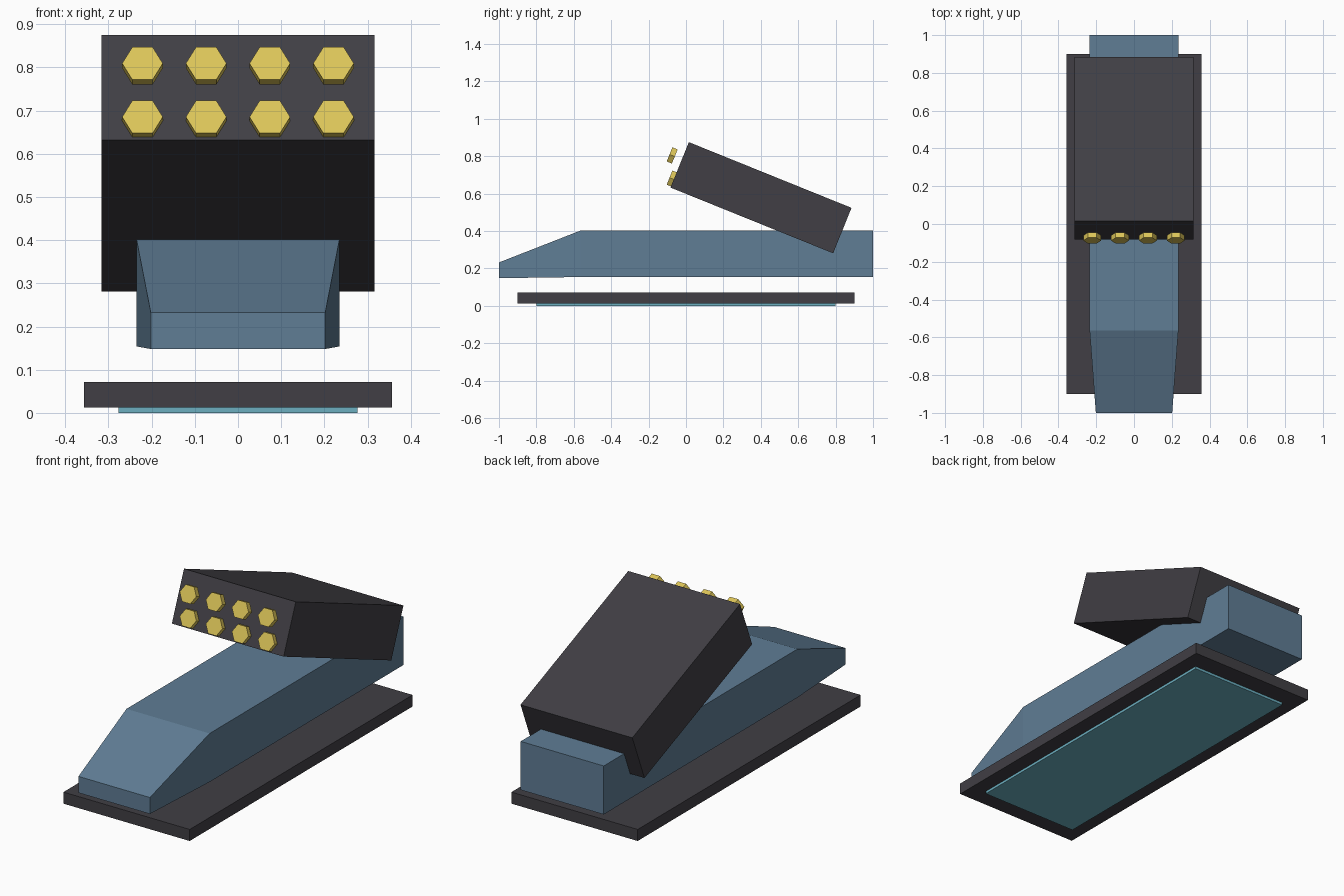
import bpy, bmesh
from math import radians, pi
from mathutils import Matrix

cube = bpy.data.objects.get("Cube")
if cube:
    bpy.data.objects.remove(cube, do_unlink=True)


def material(name, r, g, b):
    m = bpy.data.materials.new(name)
    m.use_nodes = True
    m.diffuse_color = (r, g, b, 1)
    m.node_tree.nodes["Principled BSDF"].inputs["Base Color"].default_value = (r, g, b, 1)
    return m


charcoal = material("charcoal", 0.052, 0.049, 0.058)
steel_blue = material("steel_blue", 0.115, 0.205, 0.3)
brass = material("brass_yellow", 0.72, 0.56, 0.1)
cyan = material("pale_cyan", 0.15, 0.43, 0.53)


def finish(name, bm, mat):
    bmesh.ops.recalc_face_normals(bm, faces=bm.faces)
    mesh = bpy.data.meshes.new(name)
    bm.to_mesh(mesh)
    bm.free()
    mesh.materials.append(mat)
    ob = bpy.data.objects.new(name, mesh)
    bpy.context.collection.objects.link(ob)
    return ob


def box(name, size, centre, mat, tilt=0):
    bm = bmesh.new()
    bmesh.ops.create_cube(bm, size=1, matrix=Matrix.Diagonal((*size, 1)))
    ob = finish(name, bm, mat)
    ob.location = centre
    ob.rotation_euler.x = tilt
    return ob


TILT = radians(-22)

# Base slab with the glowing plate beneath it
box("base_slab", (0.714, 1.8, 0.059), (0, 0, 0.0425), charcoal)
box("underside_plate", (0.554, 1.6, 0.03), (0, 0, 0.015), cyan)

# Hull: rectangular sections (y, half width, bottom, top) joined along its length
sections = [(-1, 0.202, 0.148, 0.232), (-0.565, 0.235, 0.154, 0.402), (1, 0.235, 0.154, 0.402)]
bm = bmesh.new()
rings = [[bm.verts.new(p) for p in ((-w, y, lo), (w, y, lo), (w, y, hi), (-w, y, hi))]
         for y, w, lo, hi in sections]
for a, b in zip(rings, rings[1:]):
    for i in range(4):
        j = (i + 1) % 4
        bm.faces.new((a[i], a[j], b[j], b[i]))
bm.faces.new(rings[0])
bm.faces.new(rings[-1])
finish("hull", bm, steel_blue)

# Tilted launcher box
box("launcher_box", (0.632, 0.938, 0.262), (0, 0.401, 0.578), charcoal, TILT)

# Two rows of hexagonal caps
for row, z in (("lower", 0.680), ("upper", 0.804)):
    for i in range(4):
        bm = bmesh.new()
        bmesh.ops.create_cone(bm, cap_ends=True, segments=6, radius1=0.047, radius2=0.047, depth=0.03,
                              matrix=Matrix.Rotation(pi / 2, 4, "X") @ Matrix.Rotation(pi / 2, 4, "Z"))
        cap = finish(f"{row}_cap_{i + 1}", bm, brass)
        # Points of the hexagon face sideways
        if max(v.co.x for v in cap.data.vertices) < 0.046:
            cap.data.transform(Matrix.Rotation(pi / 6, 4, "Y"))
        cap.location = ((i - 1.5) * 0.1475, -0.074, z)
        cap.rotation_euler.x = TILT
